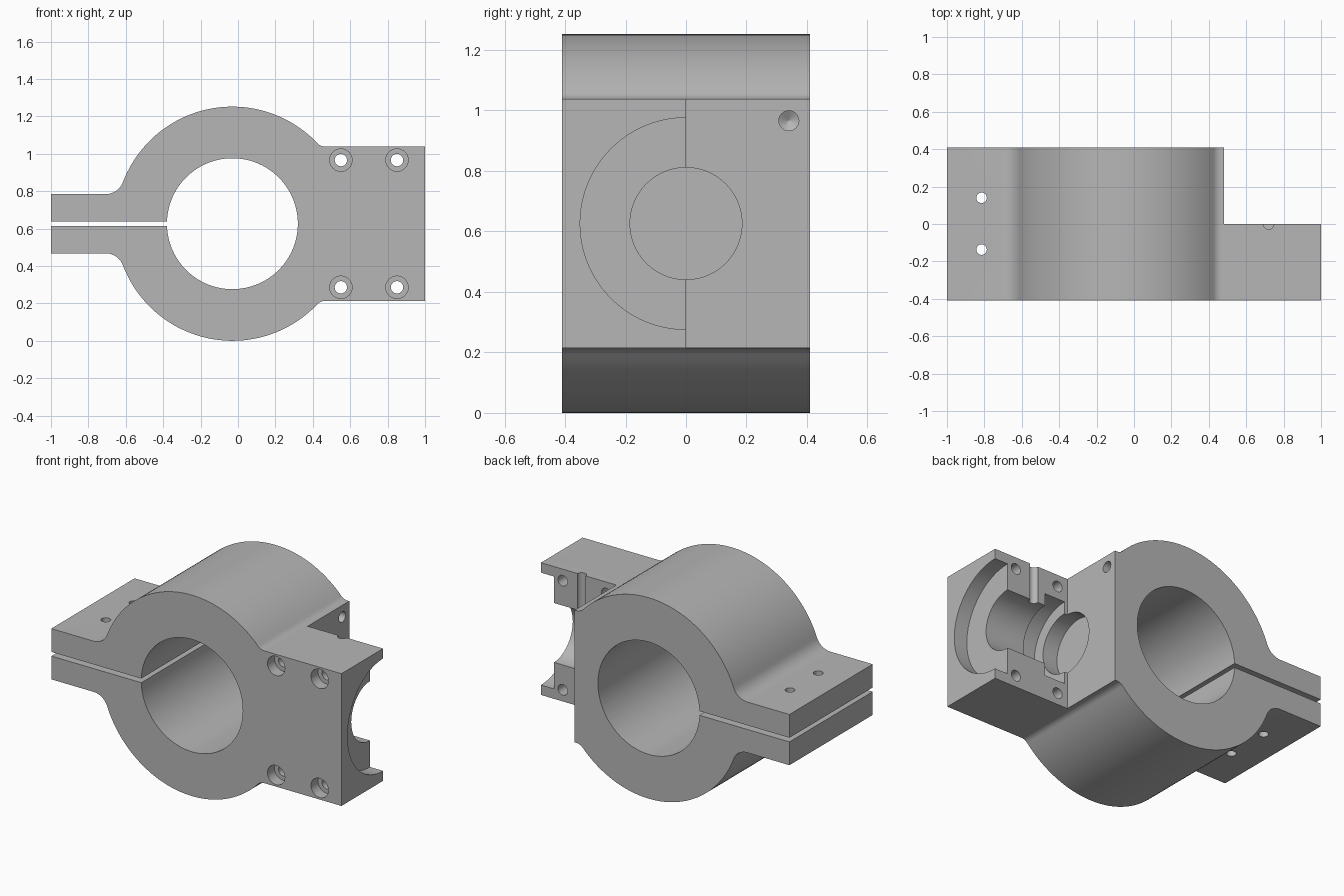
import bpy, bmesh, math
from mathutils import Vector, Matrix

if "Cube" in bpy.data.objects:
    bpy.data.objects.remove(bpy.data.objects["Cube"], do_unlink=True)

steel = bpy.data.materials.new("plain grey")
GREY = (0.47, 0.47, 0.47, 1)
steel.use_nodes = True
steel.diffuse_color = GREY
steel.node_tree.nodes["Principled BSDF"].inputs["Base Color"].default_value = GREY

CX, CZ = -0.03, 0.626      # bore centre
RING, BORE = 0.626, 0.35   # outer and inner radius
DEPTH = 0.41               # half thickness along y
EAR, SLOT, BLOCK = 0.158, 0.013, 0.412   # half heights


def finish(name, bm):
    bmesh.ops.recalc_face_normals(bm, faces=bm.faces)
    mesh = bpy.data.meshes.new(name)
    bm.to_mesh(mesh)
    bm.free()
    mesh.materials.append(steel)
    obj = bpy.data.objects.new(name, mesh)
    bpy.context.collection.objects.link(obj)
    return obj


def arc(cx, cz, r, a0, a1, n):
    return [(cx + r * math.cos(a0 + (a1 - a0) * i / n),
             cz + r * math.sin(a0 + (a1 - a0) * i / n)) for i in range(n + 1)]


def fillet_centre(height, r, side):
    dz = height + r
    return CX + side * math.sqrt((RING + r) ** 2 - dz ** 2), dz


def lathe(name, profile, axis, origin, steps=48):
    """Closed solid turned from (distance, radius) pairs around an axis."""
    bm = bmesh.new()
    turn = Vector((0, 0, 1)).rotation_difference(Vector(axis)).to_matrix().to_4x4()
    place = Matrix.Translation(origin) @ turn
    rings = []
    for t, r in profile:
        rings.append([bm.verts.new(place @ Vector((r * math.cos(a), r * math.sin(a), t)))
                      for a in (math.tau * i / steps for i in range(steps))])
    for low, high in zip(rings, rings[1:]):
        for i in range(steps):
            j = (i + 1) % steps
            bm.faces.new((low[i], low[j], high[j], high[i]))
    bm.faces.new(rings[0])
    bm.faces.new(rings[-1])
    return finish(name, bm)


# Clamp body: upper half outline, mirrored below, then the bore
lx, lz = fillet_centre(EAR, 0.1, -1)
rx, rz = fillet_centre(BLOCK, 0.06, 1)
la, ra = math.atan2(lz, lx - CX), math.atan2(rz, rx - CX)
half = [(-1, SLOT), (-1, EAR)]
half += arc(lx, lz, 0.1, -math.pi / 2, la - math.pi, 10)
half += arc(CX, 0, RING, la, ra, 48)[1:-1]
half += arc(rx, rz, 0.06, ra - math.pi, -math.pi / 2, 8)
half += [(1, BLOCK)]
gap = math.asin(SLOT / BORE)
outline = half + [(x, -z) for x, z in reversed(half)]
outline += arc(CX, 0, BORE, gap - math.pi, math.pi - gap, 96)

bm = bmesh.new()
face = bm.faces.new([bm.verts.new((x, -DEPTH, z + CZ)) for x, z in outline])
ext = bmesh.ops.extrude_face_region(bm, geom=[face])
bmesh.ops.translate(bm, vec=(0, 2 * DEPTH, 0),
                    verts=[v for v in ext["geom"] if isinstance(v, bmesh.types.BMVert)])
body = finish("clamp_body", bm)

# Step behind the mounting block
bm = bmesh.new()
bmesh.ops.create_cube(bm, size=1, matrix=Matrix.Translation((0.98, 0.5, CZ))
                      @ Matrix.Diagonal((1, 1, 2, 1)))
cutters = [finish("step_cutter", bm)]

# Stepped half-round shaft pocket
pocket = [(0.40, 0.185), (0.50, 0.185), (0.50, 0.26), (0.64, 0.26),
          (0.64, 0.185), (0.91, 0.185), (0.91, 0.35), (1.1, 0.35)]
cutters.append(lathe("pocket_cutter", pocket, (1, 0, 0), (0, 0, CZ), 96))

# Oil hole, drilled blind hole, counterbored screw holes, ear holes
cutters.append(lathe("oil_hole_cutter", [(0, 0.028), (0.6, 0.028)],
                     (0, 0, 1), (0.72, 0, CZ), 32))
cutters.append(lathe("blind_hole_cutter", [(0.395, 0.0005), (0.415, 0.033), (0.6, 0.033)],
                     (1, 0, 0), (0, 0.34, CZ + 0.34), 32))
for x in (0.55, 0.85):
    for side in (-1, 1):
        cutters.append(lathe("screw_hole_cutter",
                             [(-0.1, 0.06), (0.07, 0.06), (0.07, 0.033), (0.5, 0.033)],
                             (0, 1, 0), (x, -DEPTH, CZ + side * 0.34), 32))
for y in (-0.137, 0.14):
    cutters.append(lathe("ear_hole_cutter", [(-0.4, 0.028), (0.4, 0.028)],
                         (0, 0, 1), (-0.815, y, CZ), 32))

# Apply the cuts
bpy.ops.object.select_all(action="DESELECT")
body.select_set(True)
bpy.context.view_layer.objects.active = body
for cutter in cutters:
    mod = body.modifiers.new("cut", "BOOLEAN")
    mod.operation = "DIFFERENCE"
    mod.solver = "EXACT"
    mod.object = cutter
    bpy.ops.object.modifier_apply(modifier=mod.name)
    bpy.data.objects.remove(cutter, do_unlink=True)
bpy.ops.object.shade_smooth_by_angle(angle=math.radians(20))
